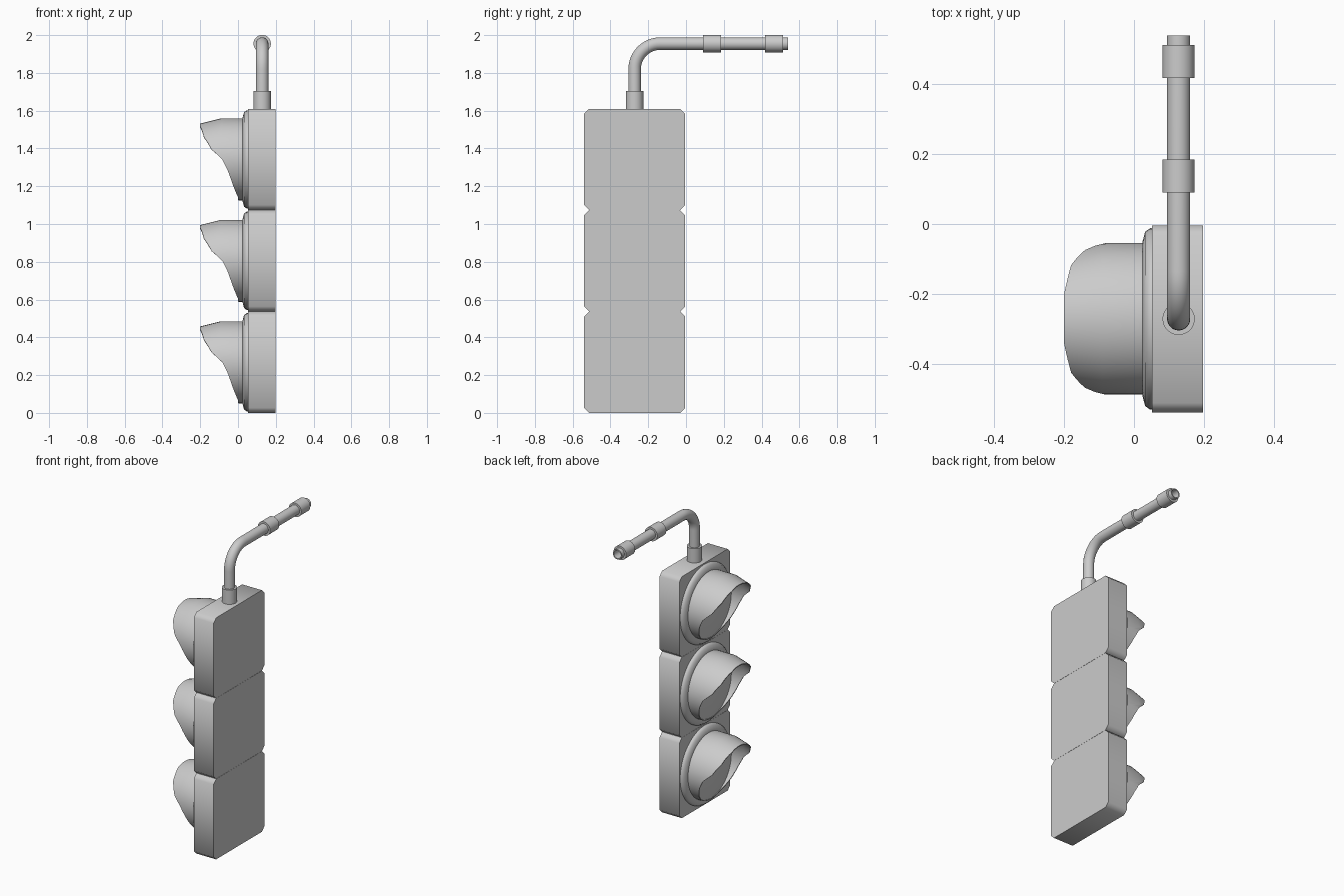
import bpy, bmesh, math
from mathutils import Vector

if "Cube" in bpy.data.objects:
    bpy.data.objects.remove(bpy.data.objects["Cube"])

N = 48
CY = -0.272          # centre line of the signal heads
PX = 0.128           # x of the hanger pipe
ARM_Z = 1.955        # height of the horizontal arm
PITCH = 0.537


def loft(name, rings, caps=True, loop=False, angle=35):
    """Skin a list of closed point rings into one mesh object."""
    bm = bmesh.new()
    vs = [[bm.verts.new(p) for p in ring] for ring in rings]
    n = len(vs[0])
    pairs = list(zip(vs, vs[1:])) + ([(vs[-1], vs[0])] if loop else [])
    for a, b in pairs:
        for i in range(n):
            j = (i + 1) % n
            bm.faces.new((a[i], a[j], b[j], b[i]))
    if caps and not loop:
        bm.faces.new(vs[0])
        bm.faces.new(vs[-1])
    bmesh.ops.recalc_face_normals(bm, faces=bm.faces[:])
    me = bpy.data.meshes.new(name)
    bm.to_mesh(me)
    bm.free()
    ob = bpy.data.objects.new(name, me)
    bpy.context.collection.objects.link(ob)
    bpy.ops.object.select_all(action='DESELECT')
    ob.select_set(True)
    bpy.context.view_layer.objects.active = ob
    bpy.ops.object.shade_smooth_by_angle(angle=math.radians(angle))
    return ob


def x_ring(x, r, cz):
    return [(x, CY + r * math.cos(2 * math.pi * i / N), cz + r * math.sin(2 * math.pi * i / N))
            for i in range(N)]


def pipe_ring(y, z, a, r):
    """Ring around a pipe heading up (a = 0) to along +y (a = 90 degrees)."""
    u, v = Vector((1, 0, 0)), Vector((0, math.cos(a), -math.sin(a)))
    c = Vector((PX, y, z))
    return [c + r * (math.cos(2 * math.pi * i / N) * u + math.sin(2 * math.pi * i / N) * v)
            for i in range(N)]


# visor lip: (degrees away from top centre, x)
LIP = [(0, -0.2), (22.5, -0.2), (52.5, -0.18), (75, -0.14), (90, -0.083), (105, -0.055),
       (120, -0.036), (142.5, -0.012), (157.5, 0.0), (180, 0.002)]


def lip_x(a):
    d = abs((math.degrees(a) - 90 + 180) % 360 - 180)
    for (d0, x0), (d1, x1) in zip(LIP, LIP[1:]):
        if d <= d1 + 1e-6:
            return x0 + (x1 - x0) * (d - d0) / (d1 - d0)
    return LIP[-1][1]


def visor(name, cz):
    r0, t, base = 0.217, 0.006, 0.026
    rings = [[] for _ in range(6)]
    for i in range(N):
        a = 2 * math.pi * i / N
        lip = lip_x(a)
        mid = -0.09 if lip < -0.1 else (lip + base) / 2
        rl = r0 - 0.25 * max(0, -0.09 - lip)
        section = [(base, r0), (mid, r0), (lip, rl), (lip, rl - t), (mid, r0 - t), (base, r0 - t)]
        for ring, (x, r) in zip(rings, section):
            ring.append((x, CY + r * math.cos(a), cz + r * math.sin(a)))
    loft(name, rings, loop=True)


# three signal heads, each with housing, door ring, lens and visor
for i, label in enumerate(("lower", "middle", "upper")):
    cz = 0.268 + i * PITCH
    h, c = 0.268, 0.027
    outline = [(h, h - c), (h - c, h), (c - h, h), (-h, h - c),
               (-h, c - h), (c - h, -h), (h - c, -h), (h, c - h)]
    loft(label + "_housing",
         [[(x, CY + y, cz + z) for y, z in outline] for x in (0.052, 0.198)], angle=50)
    loft(label + "_door_ring",
         [x_ring(x, r, cz) for x, r in ((0.054, 0.26), (0.046, 0.26), (0.032, 0.25), (0.024, 0.22))],
         angle=60)
    loft(label + "_lens",
         [x_ring(x, r, cz) for x, r in ((0.026, 0.211), (0.004, 0.211), (-0.006, 0.17),
                                        (-0.013, 0.11), (-0.016, 0.04))])
    visor(label + "_visor", cz)

# bent hanger pipe with a hollow outer end
R, pr = 0.135, 0.033
path = [pipe_ring(CY, 1.60, 0, pr)]
for k in range(13):
    a = math.pi / 2 * k / 12
    path.append(pipe_ring(CY + R * (1 - math.cos(a)), ARM_Z - R + R * math.sin(a), a, pr))
path += [pipe_ring(y, ARM_Z, math.pi / 2, r) for y, r in ((0.54, pr), (0.54, 0.026), (0.45, 0.026))]
loft("hanger_pipe", path)

# collars
loft("base_collar", [pipe_ring(CY, z, 0, 0.046) for z in (1.605, 1.705)])
for label, y0 in (("middle", 0.09), ("end", 0.418)):
    loft(label + "_collar",
         [pipe_ring(y, ARM_Z, math.pi / 2, r)
          for y, r in ((y0, 0.032), (y0, 0.046), (y0 + 0.095, 0.046), (y0 + 0.095, 0.032))],
         caps=False)
